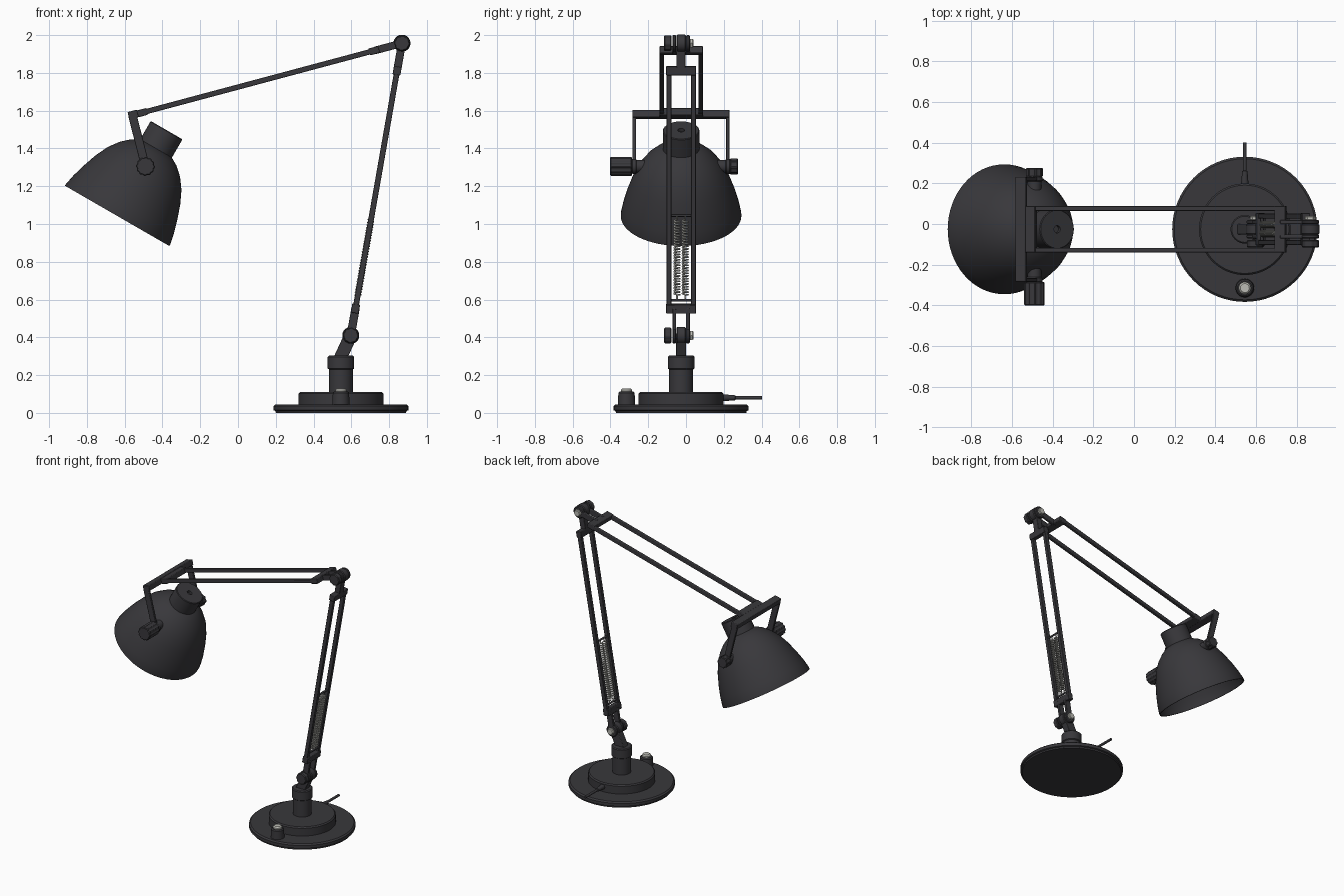
import bpy, bmesh, math
from mathutils import Vector

if "Cube" in bpy.data.objects:
    bpy.data.objects.remove(bpy.data.objects["Cube"])

YC = -0.026                      # symmetry plane of the lamp


def material(name, col):
    m = bpy.data.materials.new(name)
    m.diffuse_color = (*col, 1)
    m.use_nodes = True
    m.node_tree.nodes["Principled BSDF"].inputs["Base Color"].default_value = m.diffuse_color
    return m


BLACK = material("charcoal black", (0.04, 0.039, 0.044))
METAL = material("bare metal", (0.5, 0.5, 0.46))


def finish(name, bm, mat, bevel=0):
    bmesh.ops.remove_doubles(bm, verts=bm.verts, dist=1e-5)
    bmesh.ops.recalc_face_normals(bm, faces=bm.faces)
    me = bpy.data.meshes.new(name)
    bm.to_mesh(me)
    bm.free()
    me.materials.append(mat)
    ob = bpy.data.objects.new(name, me)
    bpy.context.collection.objects.link(ob)
    if bevel:
        b = ob.modifiers.new("bevel", 'BEVEL')
        b.width, b.segments = bevel, 2
    return ob


def lathe(name, origin, axis, profile, mat=BLACK, n=40, flute=1.0):
    """Revolve (radius, height) pairs about an axis; flute < 1 cuts grip grooves."""
    q = Vector((0, 0, 1)).rotation_difference(Vector(axis).normalized())
    o = Vector(origin)
    bm = bmesh.new()
    rings = []
    for r, h in profile:
        ring = []
        for i in range(n):
            a = 2 * math.pi * i / n
            rr = r * (flute if i % 4 >= 2 else 1)
            ring.append(bm.verts.new(o + q @ Vector((rr * math.cos(a), rr * math.sin(a), h))))
        rings.append(ring)
    for a, b in zip(rings, rings[1:]):
        for i in range(n):
            j = (i + 1) % n
            bm.faces.new((a[i], a[j], b[j], b[i]))
    if profile[0] != profile[-1]:
        for ring in (rings[0], rings[-1]):
            bm.faces.new(ring)
    return finish(name, bm, mat)


def rod(name, p, q, r, mat=BLACK, n=24, flute=1.0):
    """Cylinder with softened ends between two points."""
    d = Vector(q) - Vector(p)
    c = min(0.005, r * 0.2)
    return lathe(name, p, d, [(r - c, 0), (r, c), (r, d.length - c), (r - c, d.length)], mat, n, flute)


def beam(name, a, b, y0, y1, thick):
    """Box running from a to b in the xz plane, spanning y0..y1."""
    a, b = Vector((a[0], 0, a[1])), Vector((b[0], 0, b[1]))
    d = (b - a).normalized()
    s = Vector((-d.z, 0, d.x)) * thick / 2
    bm = bmesh.new()
    lo, hi = ([bm.verts.new(v + Vector((0, y, 0))) for v in (a - s, a + s, b + s, b - s)] for y in (y0, y1))
    bm.faces.new(lo)
    bm.faces.new(hi)
    for i in range(4):
        j = (i + 1) % 4
        bm.faces.new((lo[i], lo[j], hi[j], hi[i]))
    return finish(name, bm, BLACK, 0.004)


def along(p, d, t):
    return (p[0] + d[0] * t, p[1] + d[1] * t)


# Base
BX = 0.545
lathe("base_plate", (BX, YC, 0), (0, 0, 1),
      [(0.345, 0), (0.347, 0.01), (0.357, 0.014), (0.357, 0.036), (0.347, 0.045)], n=64)
lathe("base_step", (BX, YC, 0), (0, 0, 1), [(0.225, 0.043), (0.225, 0.102), (0.217, 0.11)], n=64)
lathe("post", (BX, YC, 0), (0, 0, 1),
      [(0.063, 0.105), (0.063, 0.23), (0.07, 0.235), (0.07, 0.297), (0.064, 0.303)])

# Switch and cable
SY = -0.315
lathe("switch_body", (BX, SY, 0), (0, 0, 1), [(0.046, 0.043), (0.043, 0.105), (0.036, 0.112)])
lathe("switch_button", (BX, SY, 0), (0, 0, 1), [(0.03, 0.11), (0.03, 0.122), (0.022, 0.13)], METAL)
lathe("cable", (BX, 0.19, 0.08), (0, 1, 0),
      [(0.019, 0), (0.013, 0.07), (0.009, 0.072), (0.009, 0.212)], n=16)

# Joints
J1, J2 = (0.597, 0.41), (0.868, 1.957)
for label, (jx, jz) in (("lower", J1), ("upper", J2)):
    rod(label + "_joint_hub", (jx, YC - 0.025, jz), (jx, YC + 0.025, jz), 0.045, n=32)
    for s in (-1, 1):
        rod(label + "_joint_cheek", (jx, YC + s * 0.026, jz), (jx, YC + s * 0.046, jz), 0.043, n=32)
    rod(label + "_joint_knob", (jx, -0.116, jz), (jx, -0.078, jz), 0.042, n=32, flute=0.93)
    rod(label + "_joint_bolt", (jx, 0.018, jz), (jx, 0.04, jz), 0.027, METAL, 6)
beam("neck", (BX - 0.008, 0.28), J1, YC - 0.026, YC + 0.026, 0.068)

# Lower arm
d1 = Vector((J2[0] - J1[0], J2[1] - J1[1]))
L1 = d1.length
d1.normalize()
for s in (-1, 1):
    y = YC + s * 0.065
    beam("lower_arm_rod", along(J1, d1, 0.125), along(J1, d1, L1 - 0.135), y - 0.013, y + 0.013, 0.03)
    y = YC + s * 0.036
    beam("lower_arm_fork", J1, along(J1, d1, 0.15), y - 0.01, y + 0.01, 0.044)
beam("lower_arm_bottom_bar", along(J1, d1, 0.12), along(J1, d1, 0.168), YC - 0.079, YC + 0.079, 0.042)
beam("lower_arm_top_bar", along(J1, d1, L1 - 0.17), along(J1, d1, L1 - 0.125), YC - 0.079, YC + 0.079, 0.042)
beam("lower_arm_tongue", along(J1, d1, L1 - 0.14), J2, YC - 0.024, YC + 0.024, 0.042)

# Springs with their pins
for t in (0.19, 0.645):
    x, z = along(J1, d1, t)
    rod("spring_pin", (x, YC - 0.06, z), (x, YC + 0.06, z), 0.007, n=12)
T = Vector((d1.x, 0, d1.y))
N = Vector((-d1.y, 0, d1.x))
for s in (-1, 1):
    start = Vector((J1[0], YC + s * 0.022, J1[1]))
    turns, steps = 28, 12
    pts = [start + T * 0.185, start + T * 0.21]
    for i in range(turns * steps + 1):
        a = 2 * math.pi * i / steps
        pts.append(start + T * (0.215 + 0.405 * i / (turns * steps))
                   + N * 0.0145 * math.cos(a) + Vector((0, 0.0145 * math.sin(a), 0)))
    pts += [start + T * 0.625, start + T * 0.65]
    cu = bpy.data.curves.new("spring", 'CURVE')
    cu.dimensions = '3D'
    cu.bevel_depth, cu.bevel_resolution = 0.0048, 1
    cu.use_fill_caps = True
    sp = cu.splines.new('POLY')
    sp.points.add(len(pts) - 1)
    for p, v in zip(sp.points, pts):
        p.co = (*v, 1)
    cu.materials.append(METAL)
    bpy.context.collection.objects.link(bpy.data.objects.new("spring", cu))

# Upper arm
E = (-0.535, 1.582)
d2 = Vector((E[0] - J2[0], E[1] - J2[1]))
L2 = d2.length
d2.normalize()
for s in (-1, 1):
    y = YC + s * 0.103
    beam("upper_arm_rod", along(J2, d2, 0.13), along(J2, d2, L2 - 0.02), y - 0.012, y + 0.012, 0.028)
    y = YC + s * 0.036
    beam("upper_arm_fork", J2, along(J2, d2, 0.15), y - 0.01, y + 0.01, 0.04)
beam("upper_arm_bar", along(J2, d2, 0.125), along(J2, d2, 0.18), YC - 0.115, YC + 0.115, 0.037)
beam("upper_arm_end_bar", along(J2, d2, L2 - 0.055), along(J2, d2, L2), YC - 0.115, YC + 0.115, 0.037)

# Yoke
P = (-0.49, 1.305)
beam("yoke_crossbar", (-0.58, 1.573), (-0.53, 1.586), YC - 0.257, YC + 0.257, 0.04)
for s in (-1, 1):
    y = YC + s * 0.248
    beam("yoke_arm", (-0.558, 1.572), P, y - 0.009, y + 0.009, 0.045)
    rod("yoke_washer", (P[0], YC + s * 0.235, P[1]), (P[0], YC + s * 0.262, P[1]), 0.04)
    rod("yoke_axle", (P[0], YC + s * 0.17, P[1]), (P[0], YC + s * 0.24, P[1]), 0.034)
rod("yoke_knob", (P[0], -0.402, P[1]), (P[0], -0.285, P[1]), 0.05, n=48, flute=0.93)
rod("yoke_nut", (P[0], 0.232, P[1]), (P[0], 0.276, P[1]), 0.042, n=32, flute=0.9)

# Shade and lamp holder cap
RIM = (-0.64, YC, 1.043)
AX = (0.5, 0, 0.866)
outer = [(0.319, 0), (0.319, 0.01), (0.307, 0.07), (0.287, 0.14), (0.259, 0.22), (0.226, 0.29),
         (0.185, 0.346), (0.14, 0.387), (0.09, 0.416), (0.001, 0.425)]
inner = [(max(r - 0.008, 0.001), max(h - 0.008, 0)) for r, h in reversed(outer)]
lathe("shade", RIM, AX, outer + inner + outer[:1], n=64)
lathe("shade_cap", RIM, AX, [(0.097, 0.395), (0.097, 0.52), (0.093, 0.524), (0.018, 0.524), (0.018, 0.505)])

# Smooth shading with crisp edges
for ob in bpy.context.collection.objects:
    ob.select_set(ob.type == 'MESH')
    if ob.type == 'MESH':
        bpy.context.view_layer.objects.active = ob
bpy.ops.object.shade_smooth_by_angle(angle=math.radians(35))
